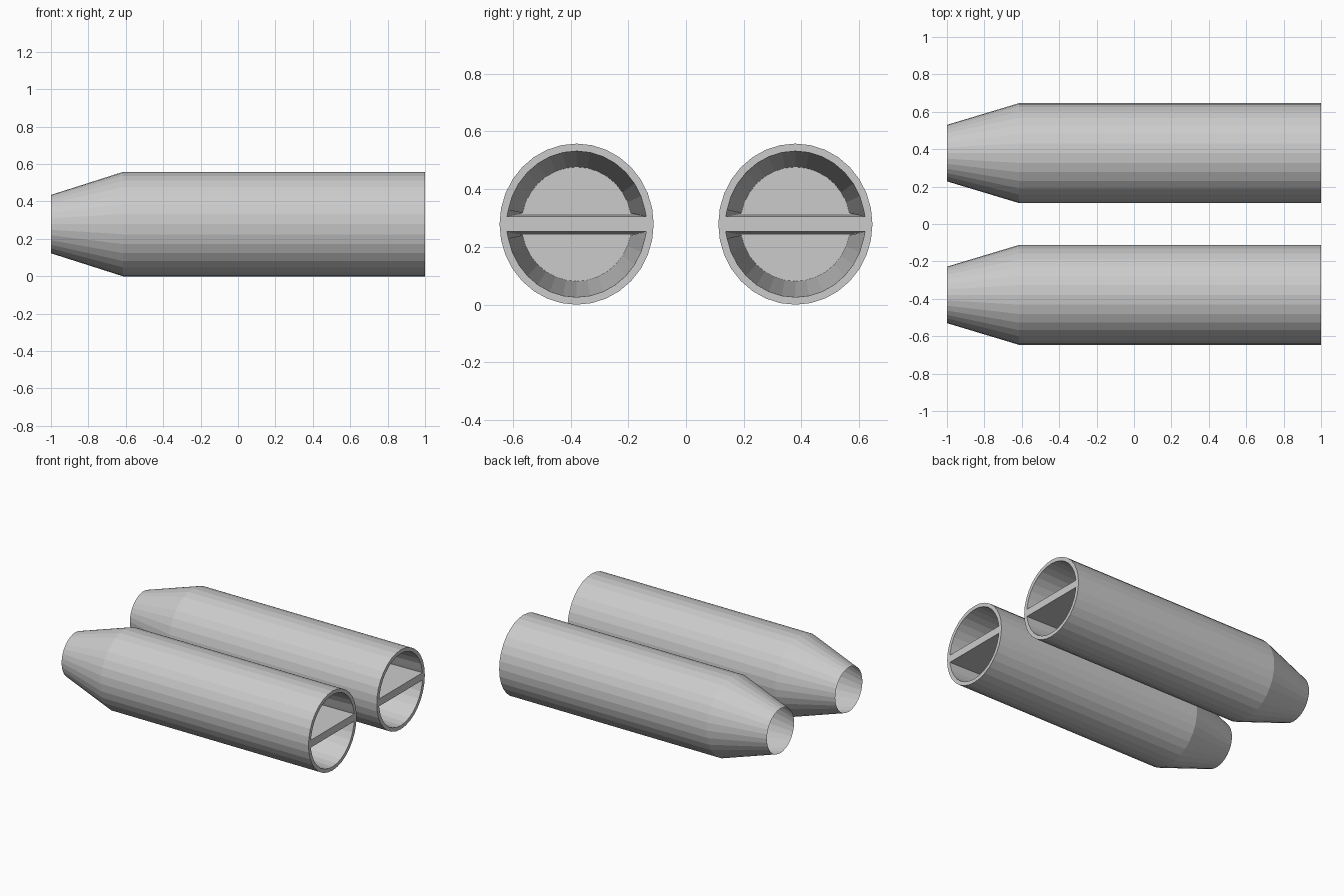
import bpy, bmesh, math

if "Cube" in bpy.data.objects:
    bpy.data.objects.remove(bpy.data.objects["Cube"])

SIDES = 32
HALF = SIDES // 2
CY, CZ = 0.379, 0.279


def build_tube(name, cy):
    bm = bmesh.new()

    def ring(x, ry, rz):
        return [bm.verts.new((x, cy + ry * math.cos(2 * math.pi * i / SIDES),
                              CZ + rz * math.sin(2 * math.pi * i / SIDES)))
                for i in range(SIDES)]

    def half_loop(x, ry, rz, gap, side):
        return [bm.verts.new((x, cy + ry * math.cos(math.pi * i / HALF),
                              CZ + side * max(gap, rz * math.sin(math.pi * i / HALF))))
                for i in range(HALF + 1)]

    # outer skin: tapered open tail, straight body
    rings = [ring(-1.0, 0.151, 0.156), ring(-0.615, 0.267, 0.279), ring(1.0, 0.267, 0.279)]
    for a, b in zip(rings, rings[1:]):
        for i in range(SIDES):
            j = (i + 1) % SIDES
            bm.faces.new((a[i], a[j], b[j], b[i]))
    front = rings[-1]

    # two half-round tapered pockets with a rim around them
    mouths = []
    for side in (1, -1):
        mouth = half_loop(1.0, 0.241, 0.253, 0.026, side)
        floor = half_loop(-0.6, 0.191, 0.198, 0.036, side)
        mouths.append(mouth)
        for i in range(HALF):
            o, p = front[(side * i) % SIDES], front[(side * (i + 1)) % SIDES]
            bm.faces.new((o, p, mouth[i + 1], mouth[i]))
        n = HALF + 1
        for i in range(n):
            j = (i + 1) % n
            bm.faces.new((mouth[i], mouth[j], floor[j], floor[i]))
        bm.faces.new(floor)

    # front face of the divider bar
    up, low = mouths
    bm.faces.new((front[0], up[0], up[-1], front[HALF], low[-1], low[0]))

    bmesh.ops.recalc_face_normals(bm, faces=bm.faces[:])
    mesh = bpy.data.meshes.new(name)
    bm.to_mesh(mesh)
    bm.free()
    bpy.context.collection.objects.link(bpy.data.objects.new(name, mesh))


build_tube("left_tube", -CY)
build_tube("right_tube", CY)
